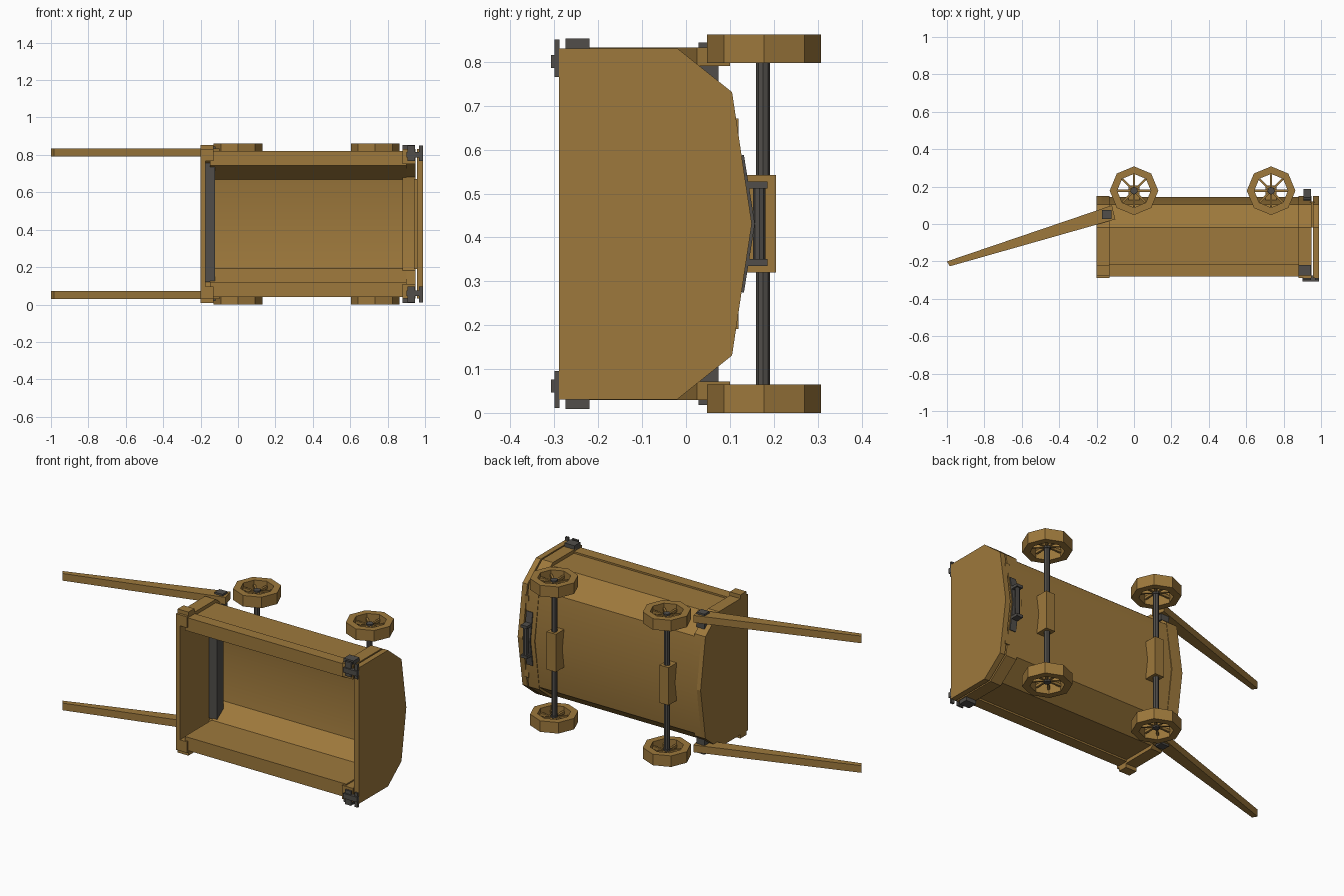
import bpy, bmesh, math
from mathutils import Vector, Matrix

MID = 0.431  # height of the mirror plane through the cart
old = bpy.data.objects.get("Cube")
if old:
    bpy.data.objects.remove(old)


def material(name, rgb):
    m = bpy.data.materials.new(name)
    m.use_nodes = True
    m.diffuse_color = (*rgb, 1)
    m.node_tree.nodes["Principled BSDF"].inputs["Base Color"].default_value = (*rgb, 1)
    return m


WOOD = material("brown wood", (0.34, 0.19, 0.045))
IRON = material("dark iron", (0.082, 0.076, 0.068))


def finish(name, bm, mat, smooth=False):
    bmesh.ops.recalc_face_normals(bm, faces=bm.faces)
    me = bpy.data.meshes.new(name)
    bm.to_mesh(me)
    bm.free()
    ob = bpy.data.objects.new(name, me)
    bpy.context.collection.objects.link(ob)
    me.materials.append(mat)
    if smooth:
        bpy.ops.object.select_all(action="DESELECT")
        ob.select_set(True)
        bpy.context.view_layer.objects.active = ob
        bpy.ops.object.shade_smooth_by_angle(angle=math.radians(30))
    return ob


def prism(name, points, direction, mat, smooth=False):
    """Extrude a flat outline along a direction."""
    bm = bmesh.new()
    face = bm.faces.new([bm.verts.new(p) for p in points])
    top = bmesh.ops.extrude_face_region(bm, geom=[face])["geom"]
    bmesh.ops.translate(bm, vec=direction, verts=[v for v in top if isinstance(v, bmesh.types.BMVert)])
    # the source face must stay as the second cap
    if not face.is_valid or len(bm.faces) < len(points) + 2:
        bmesh.ops.holes_fill(bm, edges=bm.edges)
    return finish(name, bm, mat, smooth)


def box(name, x, y, z, mat):
    pts = [(x[0], y[0], z[0]), (x[1], y[0], z[0]), (x[1], y[1], z[0]), (x[0], y[1], z[0])]
    return prism(name, pts, (0, 0, z[1] - z[0]), mat)


def box_pair(name, x, y, half, mat):
    for side, s in (("upper", 1), ("lower", -1)):
        box(f"{side}_{name}", x, y, sorted(MID + s * h for h in half), mat)


def rod(name, center, radius, length, mat, sides=8):
    bm = bmesh.new()
    bmesh.ops.create_cone(bm, cap_ends=True, segments=sides, radius1=radius, radius2=radius,
                          depth=length, matrix=Matrix.Translation(center))
    return finish(name, bm, mat)


def mirrored(half):
    """Complete a (y, half height) list into an outline, lower rim to upper rim."""
    lower = [(y, MID - h) for y, h in half]
    upper = [(y, MID + h) for y, h in reversed(half) if h > 0]
    return lower + upper


def trough(name, x, outer, inner):
    outline = mirrored(outer) + mirrored(inner)[::-1]
    return prism(name, [(x[0], y, z) for y, z in outline], (x[1] - x[0], 0, 0), WOOD, True)


# Tub: shell, end boards and end frame
board = [(-0.29, 0.4), (-0.02, 0.4), (0.105, 0.3), (0.15, 0)]
shell = [(-0.28, 0.37), (-0.28, 0.39), (-0.215, 0.39), (-0.215, 0.38), (-0.02, 0.38), (0.105, 0.285), (0.145, 0)]
hollow = [(-0.28, 0.312), (-0.03, 0.312), (0.075, 0.238), (0.11, 0)]
trough("tub_shell", (-0.15, 0.9), shell, hollow)
trough("near_frame", (-0.175, -0.13), board,
       [(-0.29, 0.335), (-0.03, 0.335), (0.075, 0.25), (0.115, 0)])
trough("tail_frame", (0.88, 0.95), board,
       [(-0.29, 0.32), (-0.03, 0.32), (0.06, 0.25), (0.1, 0)])
for name, x, w in (("front_board", -0.2, 0.026), ("tail_board", 0.958, 0.032)):
    prism(name, [(x, y, z) for y, z in mirrored(board)], (w, 0, 0), WOOD)
box("tail_sill", (0.94, 0.965), (-0.02, 0.12), (MID - 0.24, MID + 0.24), WOOD)
box_pair("corner_block", (-0.2, -0.13), (-0.275, -0.22), (0.39, 0.422), WOOD)
box("inner_crossbar", (-0.175, -0.122), (-0.02, 0.04), (MID - 0.31, MID + 0.325), IRON)

# Tailboard latches at both rims
box_pair("latch_side_plate", (0.88, 0.945), (-0.275, -0.22), (0.39, 0.422), IRON)
box_pair("latch_hinge", (0.9, 0.99), (-0.308, -0.275), (0.355, 0.385), IRON)
box_pair("latch_plate", (0.905, 0.945), (-0.3, -0.288), (0.335, 0.42), IRON)
box_pair("latch_pin", (0.968, 0.988), (-0.3, -0.288), (0.335, 0.42), IRON)

# Grab bar below the tail
strap = [(0.122, 0.155), (0.132, 0.157), (0.157, 0)]
strap_inner = [(0.12, 0.155), (0.14, 0)]
outline = mirrored(strap) + mirrored(strap_inner)[::-1]
prism("bar_strap", [(0.905, y, z) for y, z in outline], (0.04, 0, 0), IRON)
rod("grab_bar", (0.925, 0.167, MID), 0.014, 0.18, IRON)
box_pair("bar_bracket", (0.905, 0.945), (0.135, 0.186), (0.08, 0.096), IRON)

# Pull shafts and their brackets
shaft = [(-1, -0.2), (-0.985, -0.226), (-0.1, 0.025), (-0.118, 0.1)]
for side, s in (("upper", 1), ("lower", -1)):
    z = MID + s * 0.381
    prism(f"{side}_shaft", [(x, y, z - 0.021) for x, y in shaft], (0, 0, 0.042), WOOD)
box_pair("shaft_bracket", (-0.172, -0.12), (0.028, 0.074), (0.325, 0.413), IRON)


def wheel(name, center):
    """Octagonal rim with eight spokes and a hub."""
    bm = bmesh.new()
    rings = []
    for r, z in ((0.13, -0.0325), (0.13, 0.0325), (0.09, 0.0325), (0.09, -0.0325)):
        rings.append([bm.verts.new(Vector(center) + Vector((r * math.cos(i * math.pi / 4),
                      r * math.sin(i * math.pi / 4), z))) for i in range(8)])
    for k in range(4):
        a, b = rings[k], rings[(k + 1) % 4]
        for i in range(8):
            j = (i + 1) % 8
            bm.faces.new((a[i], a[j], b[j], b[i]))
    for i in range(8):
        turn = Matrix.Translation(center) @ Matrix.Rotation(i * math.pi / 4, 4, "Z")
        size = Matrix.Diagonal((0.08, 0.012, 0.016, 1))
        bmesh.ops.create_cube(bm, size=1, matrix=turn @ Matrix.Translation((0.048, 0, 0)) @ size)
    finish(name, bm, WOOD)
    rod(name + "_hub", center, 0.02, 0.034, IRON)


# Axles, saddles and wheels
for label, x in (("front", 0), ("rear", 0.733)):
    rod(label + "_axle", (x, 0.176, MID), 0.016, 0.77, IRON)
    saddle = [(0.205, 0.111), (0.125, 0.111), (0.145, 0), (0.125, -0.111), (0.205, -0.111)]
    prism(label + "_saddle", [(x - 0.03, y, MID + h) for y, h in saddle], (0.06, 0, 0), WOOD)
    for side, s in (("upper", 1), ("lower", -1)):
        wheel(f"{label}_{side}_wheel", (x, 0.178, MID + s * 0.3985))
